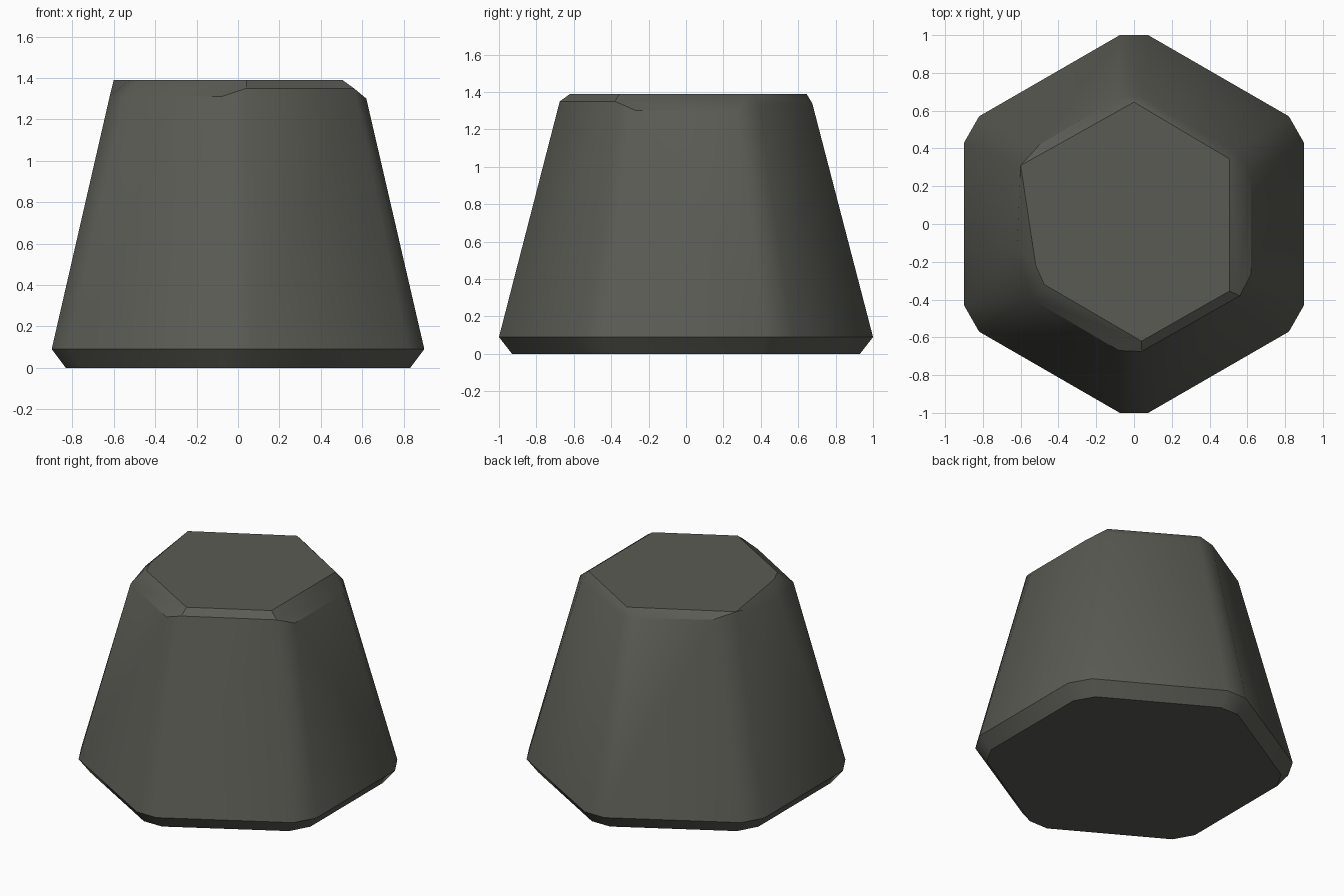
import bpy, bmesh, math

if "Cube" in bpy.data.objects:
    bpy.data.objects.remove(bpy.data.objects["Cube"])

# Base outline: a hexagon with its corners cut
quarter = [(0.075, 1.0), (0.82, 0.57), (0.90, 0.43)]
outline = [(sx * x, sy * y) for x, y in quarter for sx in (1, -1) for sy in (1, -1)]
points = [(x, y, 0.09) for x, y in outline]
points += [(x * 0.925, y * 0.93, 0.0) for x, y in outline]

# Flat top
points += [(x, y, 1.39) for x, y in [
    (0.0, 0.645), (0.505, 0.345), (0.505, -0.355), (0.04, -0.62),
    (-0.475, -0.32), (-0.52, -0.22), (-0.60, 0.31)]]

# Uneven chipped shoulder
points += [
    (0.53, 0.39, 1.33), (0.62, 0.27, 1.30), (0.62, -0.265, 1.30),
    (0.56, -0.38, 1.35), (0.04, -0.675, 1.35), (-0.08, -0.67, 1.31),
    (-0.545, -0.395, 1.31), (-0.62, -0.125, 1.31),
    (-0.50, 0.42, 1.35), (-0.08, 0.67, 1.345), (0.04, 0.675, 1.34)]

# Wrap the points into one solid block
bm = bmesh.new()
for p in points:
    bm.verts.new(p)
res = bmesh.ops.convex_hull(bm, input=bm.verts[:])
bmesh.ops.delete(bm, geom=[v for v in bm.verts if not v.link_faces], context='VERTS')
bmesh.ops.dissolve_limit(bm, angle_limit=math.radians(1), verts=bm.verts[:], edges=bm.edges[:])
bmesh.ops.recalc_face_normals(bm, faces=bm.faces[:])
mesh = bpy.data.meshes.new("stone_block")
bm.to_mesh(mesh)
bm.free()

block = bpy.data.objects.new("stone_block", mesh)
bpy.context.collection.objects.link(block)

# Dark grey stone
mat = bpy.data.materials.new("dark_grey_stone")
mat.diffuse_color = (0.105, 0.105, 0.09, 1)
mat.use_nodes = True
mat.node_tree.nodes["Principled BSDF"].inputs["Base Color"].default_value = mat.diffuse_color
mesh.materials.append(mat)

bpy.context.view_layer.objects.active = block
block.select_set(True)
bpy.ops.object.shade_smooth_by_angle(angle=math.radians(33))
